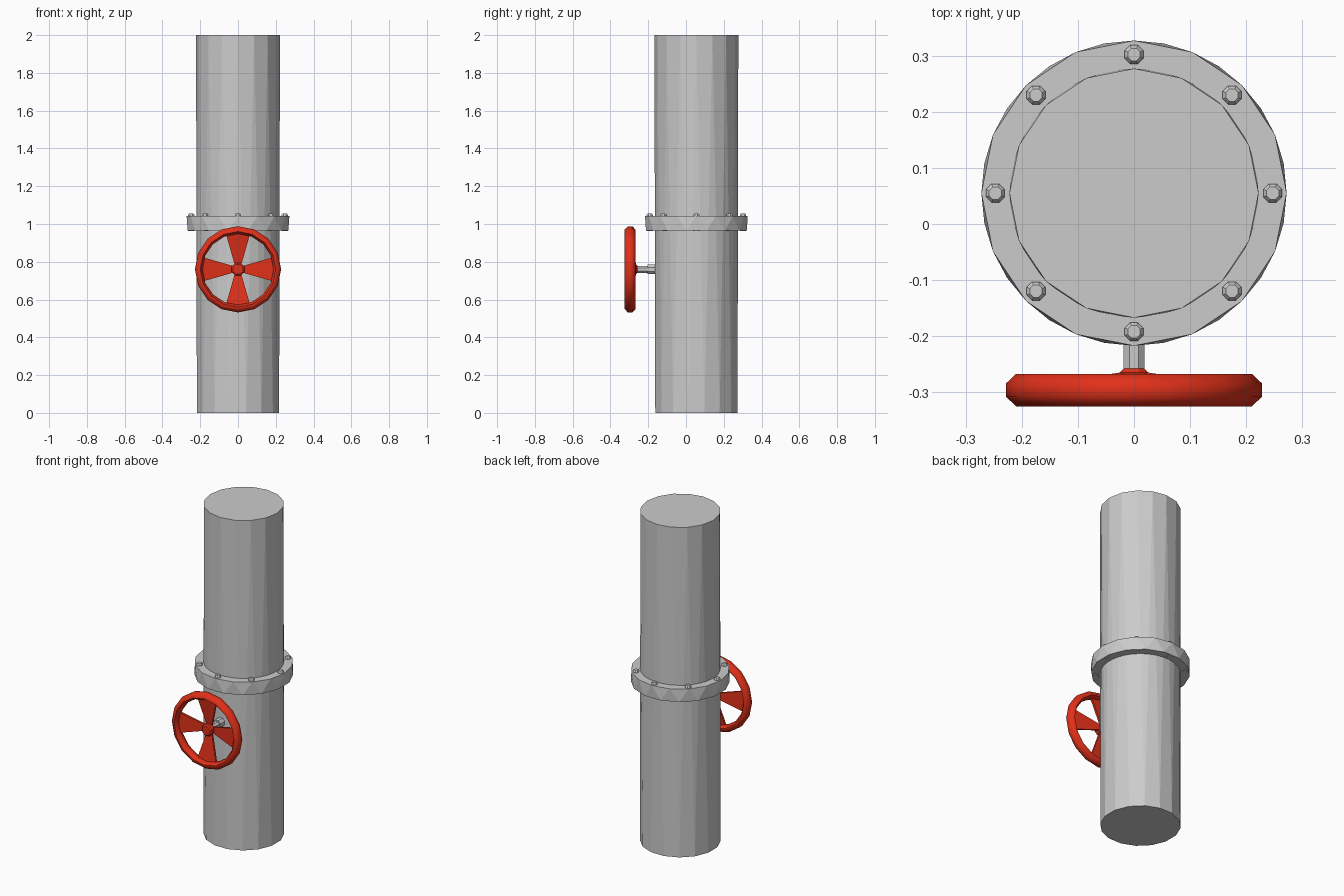
import bpy, bmesh, math
from mathutils import Vector

if "Cube" in bpy.data.objects:
    bpy.data.objects.remove(bpy.data.objects["Cube"])

PIPE_Y = 0.055
WHEEL_Z = 0.76
red = bpy.data.materials.new("red_paint")
red.diffuse_color = (0.75, 0.03, 0.01, 1)
red.use_nodes = True
red.node_tree.nodes["Principled BSDF"].inputs["Base Color"].default_value = red.diffuse_color


def make(name, verts, faces, mat=None, smooth=None):
    me = bpy.data.meshes.new(name)
    me.from_pydata(verts, [], faces)
    bm = bmesh.new()
    bm.from_mesh(me)
    bmesh.ops.recalc_face_normals(bm, faces=bm.faces)
    bm.to_mesh(me)
    bm.free()
    ob = bpy.data.objects.new(name, me)
    bpy.context.collection.objects.link(ob)
    if mat:
        me.materials.append(mat)
    if smooth:
        bpy.ops.object.select_all(action='DESELECT')
        ob.select_set(True)
        bpy.context.view_layer.objects.active = ob
        bpy.ops.object.shade_smooth_by_angle(angle=math.radians(smooth))
    return ob


def facet_drum(name, r, z0, z1, n):
    """Drum with its lower ring turned half a side, joined by triangles."""
    verts = []
    for z, off in ((z0, 0.5), (z1, 0)):
        for i in range(n):
            a = 2 * math.pi * (i + off) / n
            verts.append((r * math.cos(a), PIPE_Y + r * math.sin(a), z))
    faces = [tuple(range(n)), tuple(range(n, 2 * n))]
    for i in range(n):
        j = (i + 1) % n
        faces += [(i, n + j, n + i), (i, j, n + j)]
    return make(name, verts, faces)


def lathe(name, profile, n, origin, axis, closed=False, mat=None, smooth=None):
    """Spin (radius, height) points about the 'Y' or 'Z' axis."""
    verts, faces, m = [], [], len(profile)
    for i in range(n):
        a = 2 * math.pi * (i + (0 if closed else 0.5)) / n
        for r, h in profile:
            c, s = r * math.cos(a), r * math.sin(a)
            p = (c, h, s) if axis == 'Y' else (c, s, h)
            verts.append(Vector(origin) + Vector(p))
    for i in range(n):
        k = (i + 1) % n
        for j in range(m if closed else m - 1):
            l = (j + 1) % m
            faces.append((i * m + j, k * m + j, k * m + l, i * m + l))
    if not closed:
        faces += [tuple(i * m for i in range(n)), tuple(i * m + m - 1 for i in range(n))]
    return make(name, verts, faces, mat, smooth)


# Pipe and flange collar
facet_drum("pipe", 0.222, 0, 2, 16)
facet_drum("flange", 0.272, 0.965, 1.043, 16)

# Flange bolts with chamfered heads
for i in range(8):
    a = math.pi * i / 4
    lathe(f"bolt_{i + 1}", [(0.018, 0.962), (0.018, 1.048), (0.012, 1.056)], 8,
          (0.247 * math.cos(a), PIPE_Y + 0.247 * math.sin(a), 0), 'Z')

# Valve stem, stepped out of the pipe wall
lathe("stem", [(0.028, -0.12), (0.028, -0.205), (0.02, -0.205), (0.02, -0.265)], 8,
      (0, 0, WHEEL_Z), 'Y')

# Handwheel rim
lathe("wheel_rim", [(0.21, -0.325), (0.228, -0.308), (0.228, -0.284), (0.21, -0.267),
                    (0.2, -0.267), (0.188, -0.284), (0.188, -0.308), (0.2, -0.325)],
      16, (0, 0, WHEEL_Z), 'Y', True, red, 50)

# Handwheel hub
lathe("wheel_hub", [(0.015, -0.253), (0.036, -0.272), (0.036, -0.298), (0.028, -0.305)],
      8, (0, 0, WHEEL_Z), 'Y', mat=red)

# Four flared spokes, dished back towards the stem
box_faces = [(0, 1, 2, 3), (4, 5, 6, 7), (0, 1, 5, 4), (1, 2, 6, 5), (2, 3, 7, 6), (3, 0, 4, 7)]
for i in range(4):
    a = math.pi * i / 2
    c, s = math.cos(a), math.sin(a)
    verts = []
    for t in (0, -0.012):
        for w, r, y in ((-0.016, 0.02, -0.264), (0.016, 0.02, -0.264),
                        (0.066, 0.195, -0.29), (-0.066, 0.195, -0.29)):
            verts.append((r * c - w * s, y + t, WHEEL_Z + r * s + w * c))
    make(f"wheel_spoke_{i + 1}", verts, box_faces, red)
